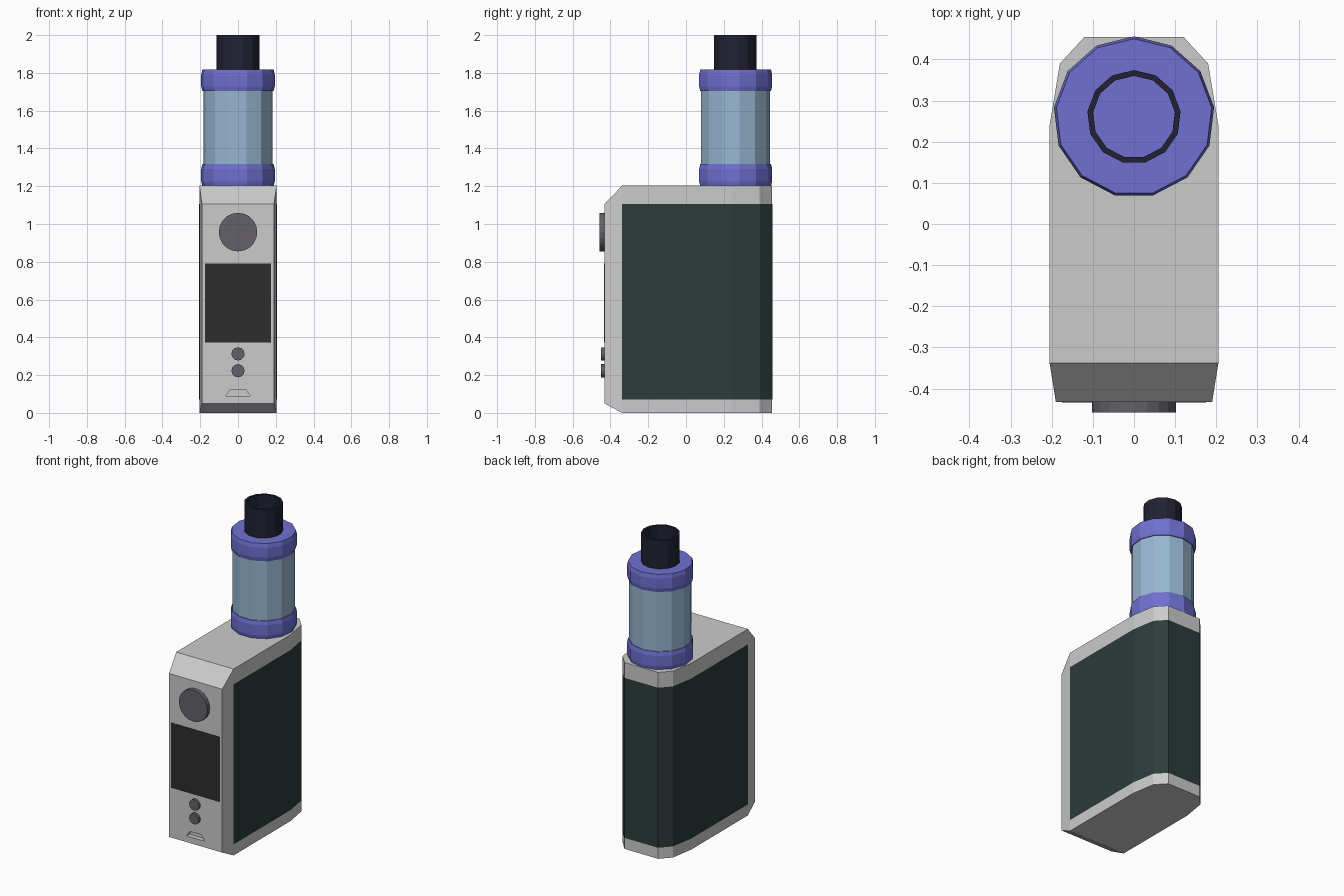
import bpy, bmesh, math
from mathutils import Matrix, Vector

if "Cube" in bpy.data.objects:
    bpy.data.objects.remove(bpy.data.objects["Cube"])

TANK_Y = 0.26
FRONT_Y = -0.432


def material(name, rgb):
    m = bpy.data.materials.new(name)
    m.diffuse_color = (*rgb, 1)
    m.use_nodes = True
    m.node_tree.nodes["Principled BSDF"].inputs["Base Color"].default_value = m.diffuse_color
    return m


purple = material("purple_metal", (0.16, 0.16, 0.64))
glass = material("pale_blue_glass", (0.31, 0.47, 0.64))
black = material("dark_plastic", (0.015, 0.015, 0.035))
green = material("dark_green", (0.025, 0.045, 0.042))
screen_mat = material("screen_black", (0.027, 0.027, 0.027))
button_mat = material("button_grey", (0.125, 0.12, 0.14))


def add_object(name, verts, faces, mat=None):
    bm = bmesh.new()
    vs = [bm.verts.new(v) for v in verts]
    for f in faces:
        bm.faces.new([vs[i] for i in f])
    bmesh.ops.remove_doubles(bm, verts=bm.verts, dist=1e-5)
    bmesh.ops.recalc_face_normals(bm, faces=bm.faces)
    me = bpy.data.meshes.new(name)
    bm.to_mesh(me)
    bm.free()
    ob = bpy.data.objects.new(name, me)
    bpy.context.collection.objects.link(ob)
    if mat:
        me.materials.append(mat)
    return ob


def lathe(name, profile, sides, mat, matrix, closed=False):
    """Spin (radius, height) points around z, first corner towards +y."""
    n = len(profile)
    verts, faces = [], []
    for s in range(sides):
        a = math.tau * s / sides
        verts += [matrix @ Vector((r * math.sin(a), r * math.cos(a), h)) for r, h in profile]
    for s in range(sides):
        t = (s + 1) % sides
        for i in range(n if closed else n - 1):
            j = (i + 1) % n
            faces.append((s * n + i, t * n + i, t * n + j, s * n + j))
    return add_object(name, verts, faces, mat)


def front_prism(name, outline, y0, y1, mat=None):
    """Extrude an (x, z) outline along y."""
    n = len(outline)
    verts = [(x, y, z) for y in (y0, y1) for x, z in outline]
    faces = [tuple(range(n)), tuple(range(n, 2 * n))]
    faces += [(i, (i + 1) % n, n + (i + 1) % n, n + i) for i in range(n)]
    return add_object(name, verts, faces, mat)


# Body: half outline seen from above (x, y, low z, high z), mirrored in x
half = [(0.19, FRONT_Y, 0.05, 1.105), (0.205, -0.338, 0, 1.203), (0.205, 0.24, 0, 1.203),
        (0.18, 0.39, 0, 1.203), (0.12, 0.455, 0, 1.203)]
cols = half + [(-x, y, a, b) for x, y, a, b in reversed(half)]
n = len(cols)
verts = [(x, y, a) for x, y, a, b in cols] + [(x, y, b) for x, y, a, b in cols]
faces = [(i, (i + 1) % n, n + (i + 1) % n, n + i) for i in range(n)]
for k in (0, n):
    faces.append(tuple(range(k + 1, k + n - 1)))
    faces.append((k, k + 1, k + n - 2, k + n - 1))
body = add_object("body", verts, faces)

# Charging port recess cut into the front
cutter = front_prism("port_cutter", [(-0.065, 0.09), (0.065, 0.09), (0.04, 0.125), (-0.04, 0.125)],
                     FRONT_Y - 0.05, FRONT_Y + 0.03)
cutter.hide_render = True
cutter.hide_viewport = True
cut = body.modifiers.new("port", 'BOOLEAN')
cut.object = cutter
cut.operation = 'DIFFERENCE'
cut.solver = 'EXACT'

# Wrap-around side and back panel
wrap = cols[1:-1]
m = len(wrap)
g = 1.006
verts = [(x * g, y * (1.004 if y > 0 else 1), z) for z in (0.072, 1.105) for x, y, a, b in wrap]
add_object("wrap_panel", verts, [(i, i + 1, m + i + 1, m + i) for i in range(m - 1)], green)

# Screen
front_prism("screen", [(-0.175, 0.372), (0.175, 0.372), (0.175, 0.792), (-0.175, 0.792)],
            FRONT_Y - 0.002, FRONT_Y + 0.01, screen_mat)

# Round front buttons: name, centre z, radius, depth, sides
for name, z, r, d, sides in (("fire_button", 0.957, 0.102, 0.026, 20),
                             ("upper_button", 0.312, 0.035, 0.017, 12),
                             ("lower_button", 0.223, 0.035, 0.017, 12)):
    mat = Matrix.Translation((0, FRONT_Y, z)) @ Matrix.Rotation(math.pi / 2, 4, 'X')
    lathe(name, [(0, -0.005), (r, -0.005), (r, d), (0, d)], sides, button_mat, mat)

# Tank: two bevelled rings, glass tube, hollow mouthpiece
axis = Matrix.Translation((0, TANK_Y, 0))
for name, lo, hi in (("base_ring", 1.2, 1.317), ("top_ring", 1.703, 1.817)):
    lathe(name, [(0, lo), (0.19, lo), (0.196, lo + 0.025), (0.196, hi - 0.025), (0.19, hi), (0, hi)],
          13, purple, axis)
lathe("glass_tube", [(0.185, 1.31), (0.185, 1.71)], 13, glass, axis)
lathe("mouthpiece", [(0.114, 1.81), (0.114, 2.0), (0.1, 2.0), (0.1, 1.81)], 13, black, axis, closed=True)
